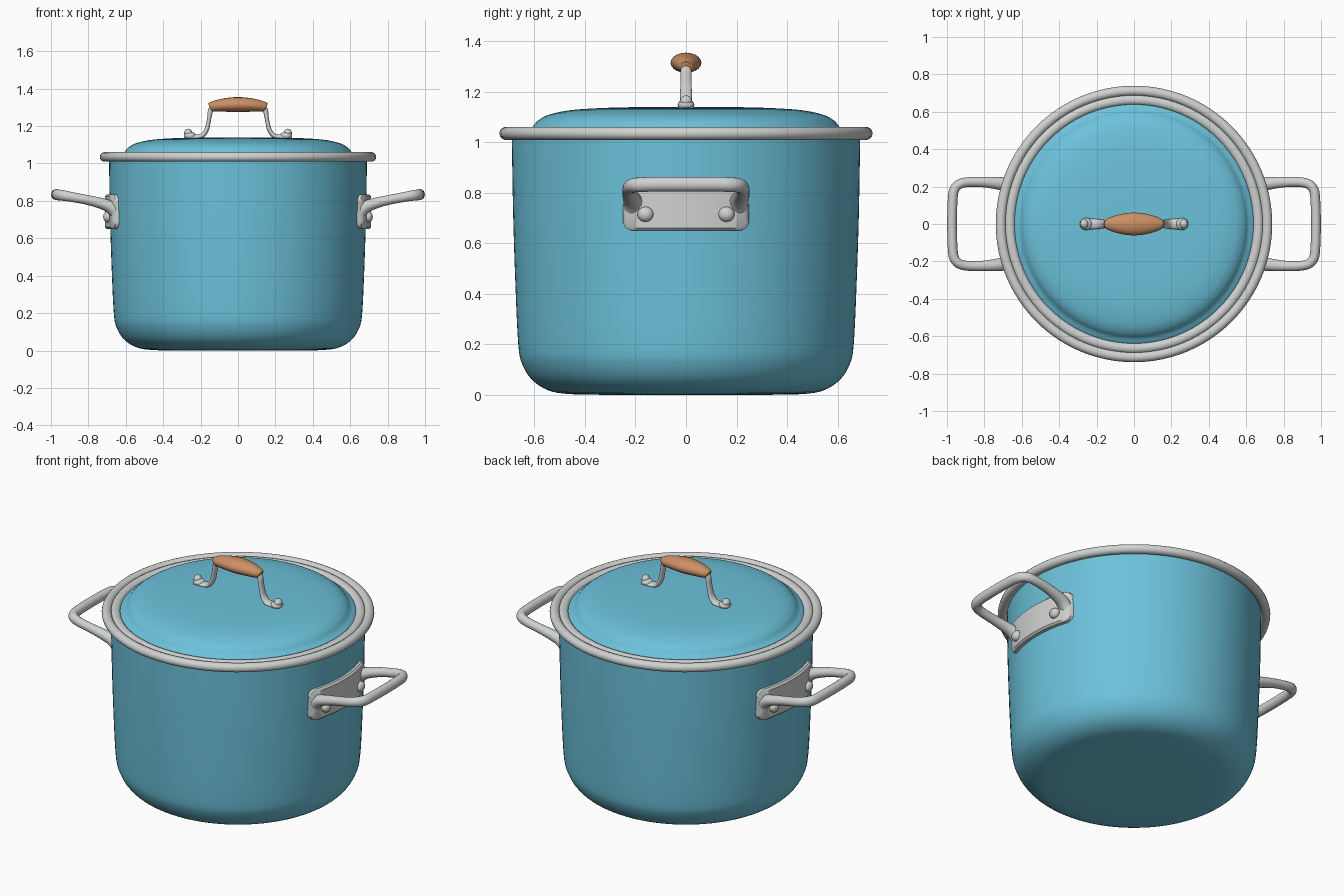
import bpy, bmesh, math
from mathutils import Vector

if "Cube" in bpy.data.objects:
    bpy.data.objects.remove(bpy.data.objects["Cube"])


def material(name, rgb):
    m = bpy.data.materials.new(name)
    m.diffuse_color = (*rgb, 1)
    m.use_nodes = True
    m.node_tree.nodes["Principled BSDF"].inputs["Base Color"].default_value = m.diffuse_color
    return m


BLUE = material("blue enamel", (0.15, 0.54, 0.71))
STEEL = material("brushed steel", (0.63, 0.64, 0.64))
WOOD = material("warm wood", (0.60, 0.28, 0.13))


def finish(name, bm, mat, angle=50):
    bmesh.ops.recalc_face_normals(bm, faces=bm.faces[:])
    me = bpy.data.meshes.new(name)
    bm.to_mesh(me)
    bm.free()
    ob = bpy.data.objects.new(name, me)
    bpy.context.collection.objects.link(ob)
    me.materials.append(mat)
    bpy.ops.object.select_all(action='DESELECT')
    ob.select_set(True)
    bpy.context.view_layer.objects.active = ob
    bpy.ops.object.shade_smooth_by_angle(angle=math.radians(angle))
    return ob


def spline(pts, n=6):
    """Catmull-Rom through points of any dimension."""
    pts = [Vector(p) for p in pts]
    p = [2 * pts[0] - pts[1]] + pts + [2 * pts[-1] - pts[-2]]
    out = []
    for i in range(1, len(p) - 2):
        a, b, c, d = p[i - 1:i + 3]
        for k in range(n):
            t = k / n
            out.append(0.5 * (2 * b + (c - a) * t + (2 * a - 5 * b + 4 * c - d) * t * t
                              + (3 * b - a - 3 * c + d) * t ** 3))
    return out + [pts[-1]]


def skin(bm, rings, cap):
    for r, s in zip(rings, rings[1:]):
        for j in range(len(r)):
            k = (j + 1) % len(r)
            bm.faces.new((r[j], r[k], s[k], s[j]))
    if cap:
        bm.faces.new(rings[0])
        bm.faces.new(rings[-1])


def lathe(name, profile, mat, closed=False, seg=96):
    bm = bmesh.new()
    rings = [[bm.verts.new((r * math.cos(2 * math.pi * j / seg),
                            r * math.sin(2 * math.pi * j / seg), z)) for j in range(seg)]
             for r, z in profile]
    skin(bm, rings + rings[:1] if closed else rings, not closed)
    return finish(name, bm, mat)


def sweep(name, path, ref, mat, seg=16):
    """Tube along (x, y, z, radius along ref, radius across)."""
    bm = bmesh.new()
    ref = Vector(ref)
    pos = [Vector(p[:3]) for p in path]
    rings = []
    for i, p in enumerate(path):
        t = (pos[min(i + 1, len(pos) - 1)] - pos[max(i - 1, 0)]).normalized()
        side = t.cross(ref).normalized()
        up = side.cross(t)
        rings.append([bm.verts.new(pos[i] + up * p[3] * math.cos(a) + side * p[4] * math.sin(a))
                      for a in (2 * math.pi * j / seg for j in range(seg))])
    skin(bm, rings, True)
    return finish(name, bm, mat)


def ball(name, loc, size, mat):
    bm = bmesh.new()
    bmesh.ops.create_uvsphere(bm, u_segments=20, v_segments=12, radius=1)
    for v in bm.verts:
        v.co = Vector(loc) + Vector([a * b for a, b in zip(v.co, size)])
    return finish(name, bm, mat)


def ring(name, radius, z, a, b):
    prof = [(radius + a * math.cos(2 * math.pi * i / 14), z + b * math.sin(2 * math.pi * i / 14))
            for i in range(14)]
    return lathe(name, prof, STEEL, closed=True)


# Pot body
lathe("pot_body", spline([(0.30, 0.0), (0.46, 0.003), (0.545, 0.018), (0.61, 0.06), (0.65, 0.125),
                          (0.664, 0.2), (0.674, 0.4), (0.684, 0.7), (0.69, 1.03)], 4), BLUE)

# Lid dome
lathe("lid", spline([(0.65, 1.03), (0.635, 1.045), (0.61, 1.06), (0.585, 1.087), (0.54, 1.11),
                     (0.45, 1.128), (0.3, 1.137), (0.12, 1.14), (0.01, 1.14)], 4), BLUE)

# Rolled rims of the pot and lid
ring("pot_rim", 0.712, 1.035, 0.027, 0.026)
ring("lid_rim", 0.664, 1.035, 0.027, 0.022)

# Side handles
for s, label in ((1, "right"), (-1, "left")):
    # curved mounting plate with rounded corners
    bm = bmesh.new()
    hw, z0, z1, c = 0.25, 0.65, 0.835, 0.04
    grid = []
    for i in range(41):
        u = -1 + i / 20
        y = hw * math.sin(u * math.pi / 2)
        d = max(0, abs(y) - (hw - c))
        inset = c - math.sqrt(max(0, c * c - d * d)) * 0.99
        col = []
        for R, pad in ((0.665, 0), (0.702, 0), (0.712, 0.012)):
            yy = y * (1 - pad / hw)
            x = s * math.sqrt(R * R - yy * yy)
            col.append((bm.verts.new((x, yy, z0 + inset + pad * 0.8)),
                        bm.verts.new((x, yy, z1 - inset - pad * 0.8))))
        grid.append([col[0][0], col[1][0], col[2][0], col[2][1], col[1][1], col[0][1]])
    skin(bm, grid, True)
    finish(label + "_handle_plate", bm, STEEL, 40)

    # bent loop, swelling where it meets the plate
    half = [(0.645, 0.208, 0.725, 0.03, 0.036), (0.675, 0.21, 0.762, 0.034, 0.038),
            (0.72, 0.217, 0.783, 0.03, 0.034), (0.80, 0.224, 0.804, 0.026, 0.028),
            (0.885, 0.224, 0.82, 0.026, 0.026), (0.935, 0.212, 0.829, 0.028, 0.026),
            (0.962, 0.18, 0.832, 0.029, 0.026), (0.970, 0.12, 0.834, 0.029, 0.026)]
    pts = half + [(0.973, 0, 0.834, 0.029, 0.026)] + [(x, -y, *r) for x, y, *r in half[::-1]]
    sweep(label + "_handle_loop", spline([(s * p[0], *p[1:]) for p in pts]), (0, 0, 1), STEEL)

    # rivets
    for y in (-0.16, 0.16):
        ball(label + "_handle_rivet", (s * 0.695, y, 0.715), (0.026, 0.032, 0.03), STEEL)

    # lid handle leg, foot and foot rivet
    leg = [(0.125, 0, 1.305, 0.02, 0.016), (0.146, 0, 1.285, 0.021, 0.014),
           (0.155, 0, 1.235, 0.022, 0.011), (0.168, 0, 1.18, 0.024, 0.012),
           (0.195, 0, 1.147, 0.026, 0.013), (0.235, 0, 1.142, 0.029, 0.014),
           (0.275, 0, 1.14, 0.027, 0.012)]
    sweep(label + "_lid_handle_leg", spline([(s * p[0], *p[1:]) for p in leg]), (0, 1, 0), STEEL)
    ball(label + "_lid_handle_foot", (s * 0.257, 0, 1.148), (0.033, 0.033, 0.022), STEEL)
    ball(label + "_lid_handle_rivet", (s * 0.266, 0, 1.163), (0.022, 0.024, 0.023), STEEL)

# Wooden grip, arched and fuller in the middle
grip = [(-0.152, 0, 1.302, 0.018, 0.016), (-0.142, 0, 1.304, 0.03, 0.026),
        (-0.08, 0, 1.312, 0.051, 0.035), (0, 0, 1.315, 0.061, 0.04)]
grip += [(-p[0], *p[1:]) for p in grip[-2::-1]]
sweep("lid_grip", spline(grip), (0, 1, 0), WOOD, 20)
